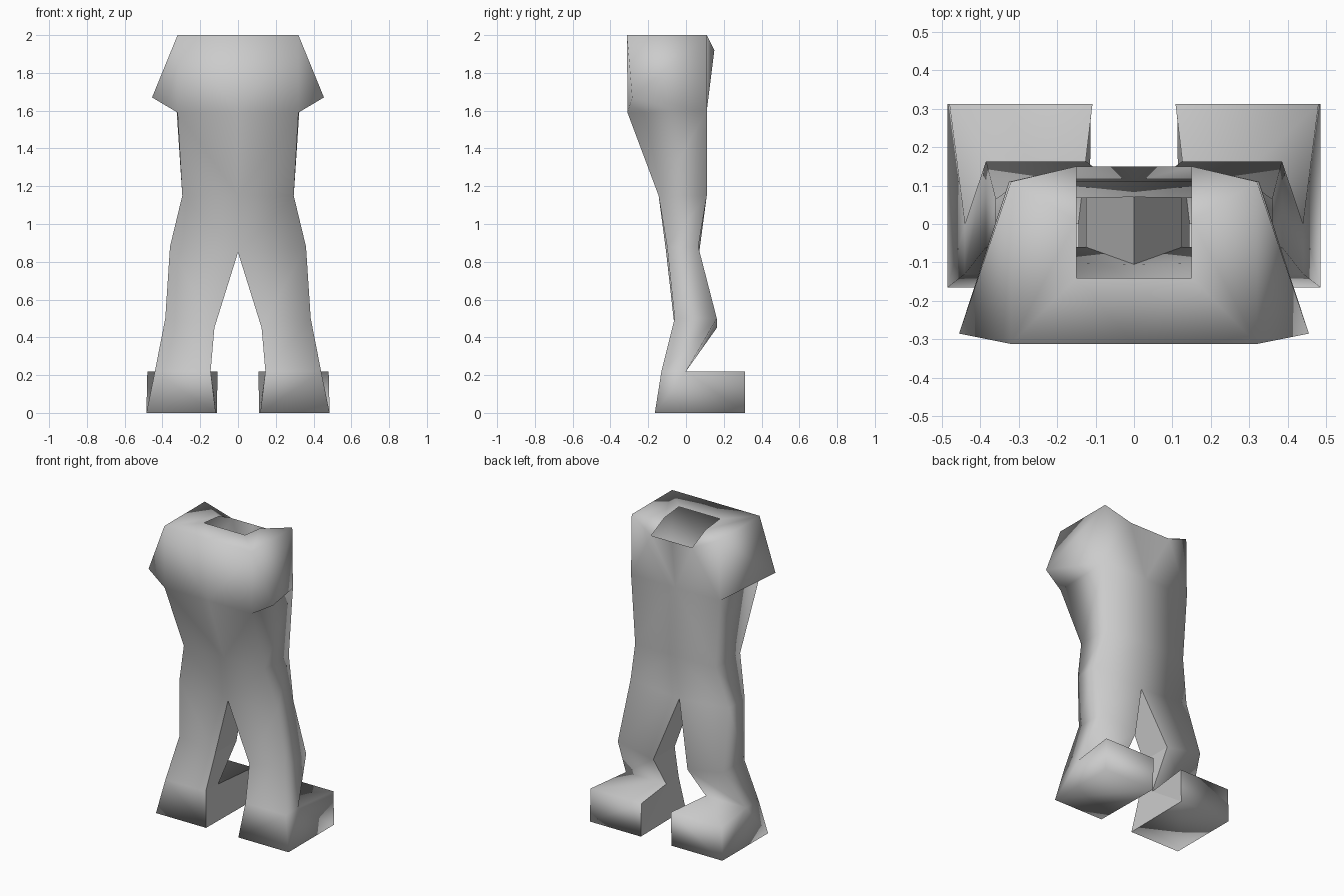
import bpy
import bmesh

if "Cube" in bpy.data.objects:
    bpy.data.objects.remove(bpy.data.objects["Cube"])

grey = bpy.data.materials.new("plain grey")
grey.diffuse_color = (0.6, 0.6, 0.6, 1)
grey.use_nodes = True
grey.node_tree.nodes["Principled BSDF"].inputs["Base Color"].default_value = grey.diffuse_color

bm = bmesh.new()


def ring(*points):
    return [bm.verts.new(p) for p in points]


def face(*verts, smooth=True):
    f = bm.faces.new(verts)
    f.smooth = smooth
    return f


# Half-body rings: front inner, front outer, back outer, back inner
chest = ring((0, -.31, 1.59), (.32, -.31, 1.59), (.325, .11, 1.6), (0, .11, 1.6))
waist = ring((0, -.145, 1.15), (.295, -.145, 1.15), (.295, .11, 1.15), (0, .11, 1.15))
hip = ring((0, -.105, .85), (.36, -.1, .88), (.36, .065, .88), (0, .07, .85))
knee = ring((.125, -.06, .45), (.385, -.06, .5), (.385, .163, .5), (.125, .163, .45))
ankle = ring((.145, -.13, .22), (.44, -.13, .22), (.44, 0, .22), (.145, 0, .22))
sole = ring((.118, -.165, 0), (.485, -.165, 0), (.485, .312, 0), (.112, .312, 0))

# Torso and leg walls
for up, lo in ((chest, waist), (waist, hip), (hip, knee), (knee, ankle)):
    for i in range(3):
        face(lo[i], lo[i + 1], up[i + 1], up[i])
    if lo in (knee, ankle):
        face(lo[3], lo[0], up[0], up[3], smooth=False)

# Foot extending to the back
heel_out, heel_in = ring((.48, .312, .22), (.108, .312, .22))
face(sole[0], sole[1], ankle[1], ankle[0])
face(sole[1], sole[2], ankle[2], ankle[1])
face(sole[2], heel_out, ankle[2])
face(heel_out, heel_in, ankle[3], ankle[2])
face(sole[2], sole[3], heel_in, heel_out)
face(sole[3], ankle[3], heel_in, smooth=False)
face(sole[3], sole[0], ankle[0], ankle[3], smooth=False)
face(*reversed(sole))

# Chest top with flared side and open neck
flare, front, front_mid, back = ring(
    (.455, -.285, 1.67), (.32, -.312, 2), (0, -.312, 2), (.32, .11, 2))
hole, hole_mid, hole_side, rim, rim_mid = ring(
    (.15, -.14, 2), (0, -.14, 2), (.15, .01, 1.985), (.15, .15, 1.92), (0, .15, 1.92))
face(chest[0], chest[1], front, front_mid)
face(chest[1], flare, front)
face(chest[1], chest[2], flare)
face(flare, chest[2], back, front)
face(front_mid, front, hole, hole_mid)
face(front, back, hole_side, hole)
face(back, rim, hole_side)
face(chest[2], chest[3], rim, back)
face(chest[3], rim_mid, rim)

mesh = bpy.data.meshes.new("body")
bm.to_mesh(mesh)
bm.free()
mesh.materials.append(grey)
body = bpy.data.objects.new("body", mesh)
bpy.context.collection.objects.link(body)

# Mirrored other half
mirror = body.modifiers.new("mirror", 'MIRROR')
mirror.use_clip = True
mirror.merge_threshold = 0.001
